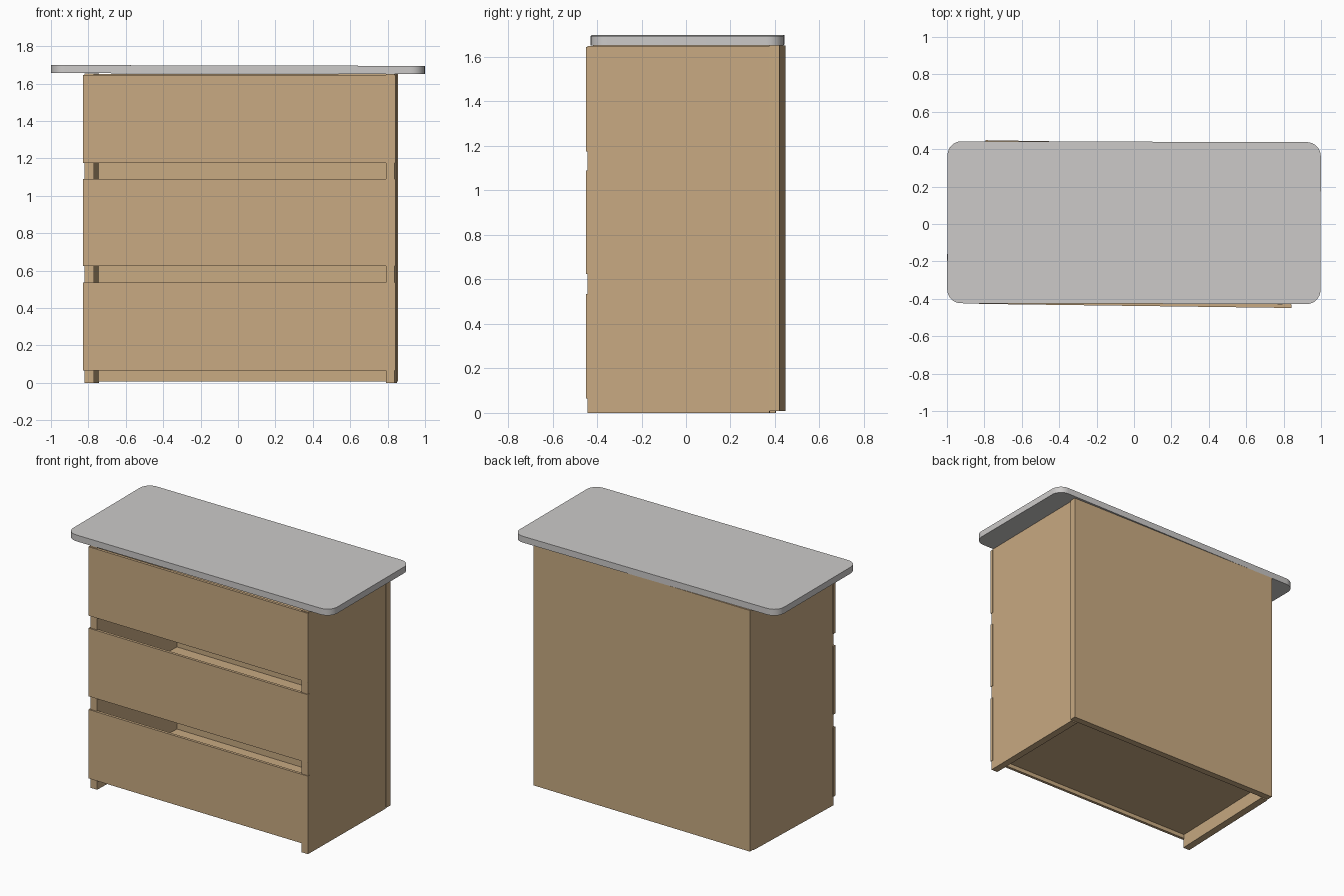
import bpy, bmesh, math

if "Cube" in bpy.data.objects:
    bpy.data.objects.remove(bpy.data.objects["Cube"])

def material(name, rgb):
    m = bpy.data.materials.new(name)
    m.diffuse_color = (*rgb, 1)
    m.use_nodes = True
    m.node_tree.nodes["Principled BSDF"].inputs["Base Color"].default_value = m.diffuse_color
    return m

wood = material("tan wood", (0.578, 0.402, 0.223))
stone = material("pale grey", (0.604, 0.591, 0.584))

def prism(name, plan, z0, z1, mat):
    """Extrude a counter-clockwise plan outline from z0 to z1."""
    bm = bmesh.new()
    face = bm.faces.new([bm.verts.new((x, y, z0)) for x, y in plan])
    ext = bmesh.ops.extrude_face_region(bm, geom=[face])
    for v in ext["geom"]:
        if isinstance(v, bmesh.types.BMVert):
            v.co.z = z1
    bmesh.ops.recalc_face_normals(bm, faces=bm.faces)
    mesh = bpy.data.meshes.new(name)
    bm.to_mesh(mesh)
    bm.free()
    mesh.materials.append(mat)
    ob = bpy.data.objects.new(name, mesh)
    bpy.context.collection.objects.link(ob)
    return ob

# Carcass: the panels sit slightly askew
prism("left_side", [(-0.82, -0.418), (-0.77, -0.419), (-0.742, 0.403), (-0.792, 0.404)], 0.0, 1.653, wood)
prism("right_side", [(0.79, -0.442), (0.838, -0.443), (0.849, 0.376), (0.80, 0.377)], 0.0, 1.65, wood)
prism("back_panel", [(-0.796, 0.403), (0.855, 0.376), (0.856, 0.421), (-0.795, 0.448)], 0.008, 1.652, wood)

# Three drawers: a wide front and a floor
for i, (z0, z1) in enumerate([(0.065, 0.535), (0.625, 1.09), (1.175, 1.645)], 1):
    prism(f"drawer_front_{i}", [(-0.829, -0.427), (0.841, -0.449), (0.841, -0.43), (-0.829, -0.408)], z0, z1, wood)
    prism(f"drawer_floor_{i}", [(-0.768, -0.415), (0.789, -0.435), (0.80, 0.377), (-0.744, 0.402)],
          z0 + 0.028, z0 + 0.043, wood)

# Worktop with rounded corners, very slightly tilted
hx, hy, r, n = 0.998, 0.433, 0.075, 8
outline = []
for k, (sx, sy) in enumerate([(1, 1), (-1, 1), (-1, -1), (1, -1)]):
    for j in range(n + 1):
        a = math.pi / 2 * (k + j / n)
        outline.append((sx * (hx - r) + r * math.cos(a), sy * (hy - r) + r * math.sin(a)))
top = prism("worktop", outline, -0.0215, 0.0215, stone)
top.location = (0, 0.007, 1.675)
top.rotation_euler = (0, 0.0022, -0.0025)
bpy.context.view_layer.objects.active = top
top.select_set(True)
bpy.ops.object.shade_smooth_by_angle(angle=math.radians(30))
